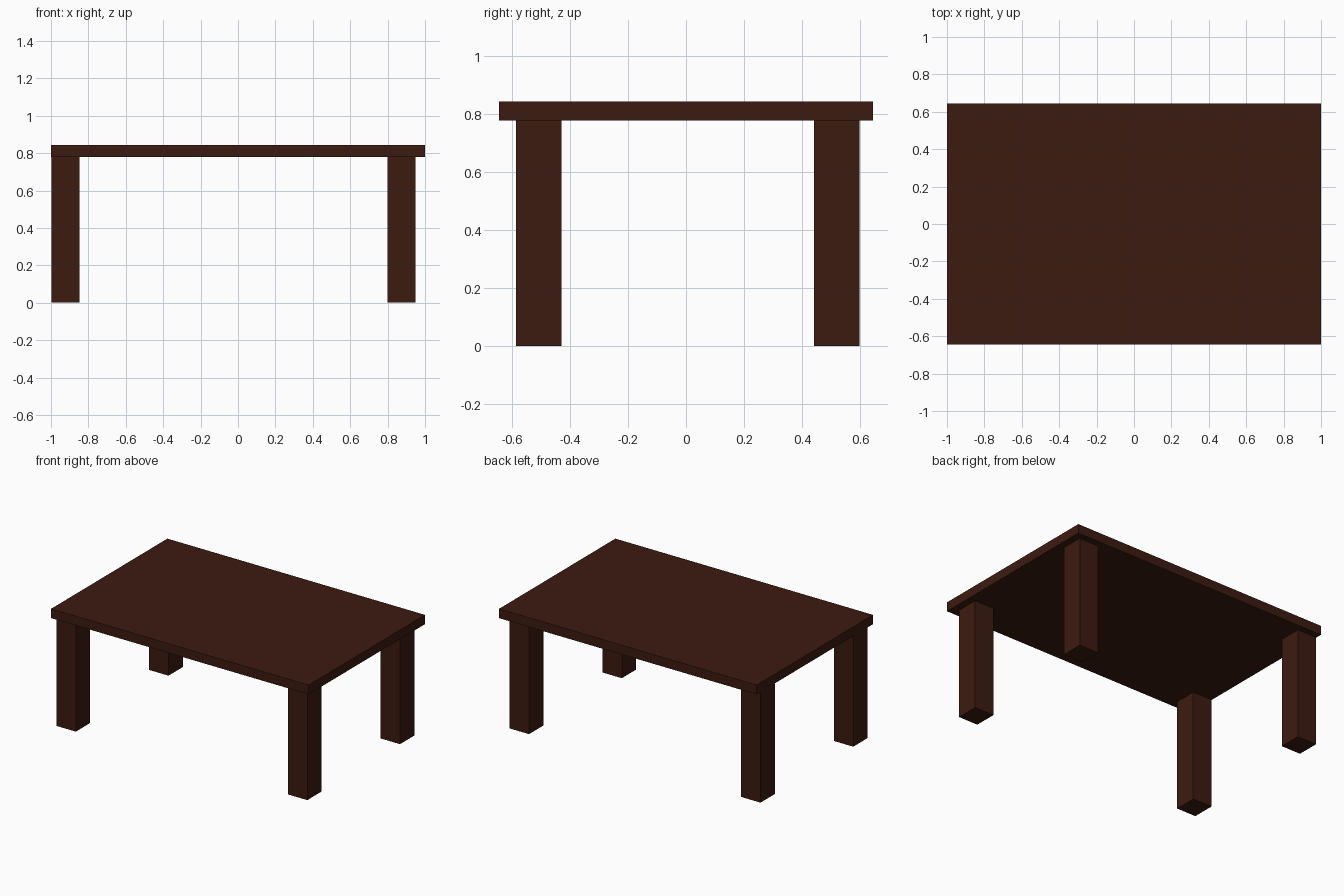
import bpy

if "Cube" in bpy.data.objects:
    bpy.data.objects.remove(bpy.data.objects["Cube"])

wood = bpy.data.materials.new("dark_wood")
wood.diffuse_color = (0.045, 0.011, 0.005, 1.0)
wood.use_nodes = True
wood.node_tree.nodes["Principled BSDF"].inputs["Base Color"].default_value = wood.diffuse_color


def box(name, lo, hi):
    """Axis-aligned box between two corners."""
    centre = [(a + b) / 2 for a, b in zip(lo, hi)]
    bpy.ops.mesh.primitive_cube_add(size=1, location=centre)
    ob = bpy.context.object
    ob.name = name
    ob.scale = [b - a for a, b in zip(lo, hi)]
    bpy.ops.object.transform_apply(location=False, rotation=False, scale=True)
    ob.data.materials.append(wood)
    return ob


LEG_TOP, TABLE_TOP = 0.778, 0.843

# Table top
box("table_top", (-1, -0.645, LEG_TOP), (1, 0.645, TABLE_TOP))

# Four legs, set slightly off centre towards the left
for side, x0, x1 in (("left", -0.998, -0.848), ("right", 0.799, 0.949)):
    for end, y0, y1 in (("front", -0.587, -0.429), ("back", 0.441, 0.599)):
        box(f"{end}_{side}_leg", (x0, y0, 0), (x1, y1, LEG_TOP))
